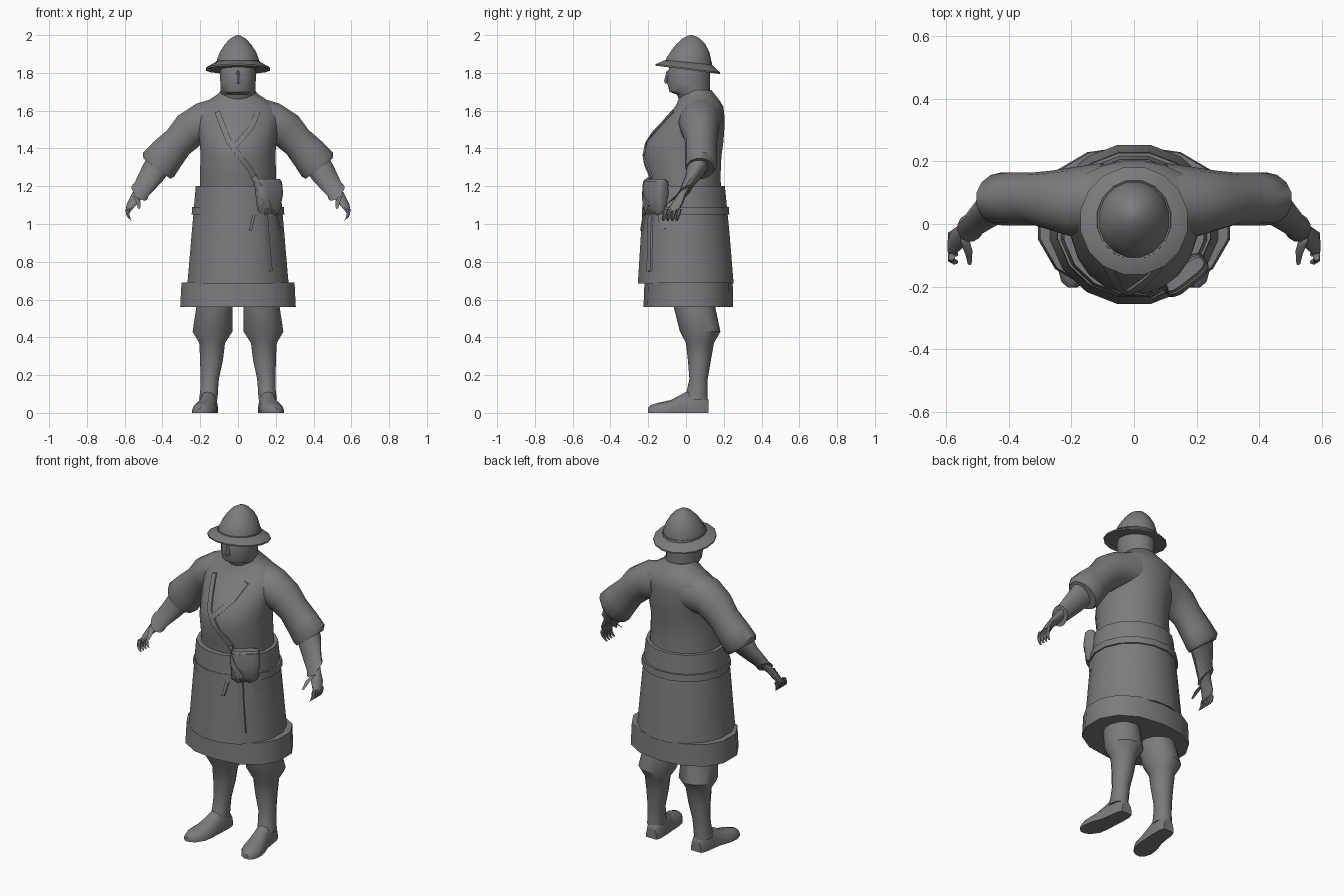
import bpy, bmesh, math
from mathutils import Vector
from mathutils.bvhtree import BVHTree

grey = bpy.data.materials.new("plain_grey")
grey.diffuse_color = (0.2, 0.2, 0.21, 1)


def finish(name, verts, faces, angle=40):
    """Make an object with outward normals and soft shading."""
    me = bpy.data.meshes.new(name)
    me.from_pydata([tuple(v) for v in verts], [], faces)
    bm = bmesh.new()
    bm.from_mesh(me)
    bmesh.ops.recalc_face_normals(bm, faces=bm.faces)
    bm.to_mesh(me)
    bm.free()
    me.materials.append(grey)
    ob = bpy.data.objects.new(name, me)
    bpy.context.collection.objects.link(ob)
    bpy.context.view_layer.objects.active = ob
    ob.select_set(True)
    bpy.ops.object.shade_smooth_by_angle(angle=math.radians(angle))
    ob.select_set(False)
    return ob


def loft(name, rings, n=14, power=2.0, side=1, angle=40):
    """Skin rings of (centre, half axis u, half axis v); side -1 mirrors in x."""
    verts, faces = [], []
    for c, u, v in rings:
        for i in range(n):
            a = 2 * math.pi * (i + 0.5) / n
            ca, sa = math.cos(a), math.sin(a)
            p = (Vector(c) + Vector(u) * math.copysign(abs(ca) ** (2 / power), ca)
                 + Vector(v) * math.copysign(abs(sa) ** (2 / power), sa))
            verts.append((p.x * side, p.y, max(p.z, 0)))
    for r in range(len(rings) - 1):
        for i in range(n):
            j = (i + 1) % n
            faces.append((r * n + i, r * n + j, (r + 1) * n + j, (r + 1) * n + i))
    faces += [tuple(range(n)), tuple(range((len(rings) - 1) * n, len(rings) * n))]
    return finish(name, verts, faces, angle)


def level(z, rx, front, back, x=0.0):
    """Horizontal ring from its half width and front and back limits."""
    return ((x, (front + back) / 2, z), (rx, 0, 0), (0, (back - front) / 2, 0))


# Torso
torso = loft("tunic_body", [
    level(1.15, 0.205, -0.19, 0.19), level(1.25, 0.205, -0.20, 0.185),
    level(1.36, 0.20, -0.225, 0.19), level(1.43, 0.205, -0.21, 0.20),
    level(1.50, 0.215, -0.165, 0.205), level(1.57, 0.23, -0.105, 0.205),
    level(1.62, 0.215, -0.06, 0.20), level(1.66, 0.15, -0.04, 0.175),
    level(1.69, 0.105, -0.03, 0.15), level(1.71, 0.09, -0.03, 0.135)], n=20)

# Head with chin and nose
loft("head", [
    level(1.65, 0.09, -0.035, 0.135), level(1.685, 0.092, -0.05, 0.13),
    level(1.70, 0.093, -0.09, 0.128), level(1.74, 0.095, -0.10, 0.128),
    level(1.80, 0.098, -0.10, 0.13), level(1.86, 0.09, -0.08, 0.12)], n=16)
loft("nose", [level(1.745, 0.016, -0.112, -0.07), level(1.76, 0.015, -0.116, -0.07),
              level(1.81, 0.008, -0.102, -0.07)], n=6)


# Hat: tilted brim, dome and band
def hat_ring(z, r, ry=None, tilt=0.0, y=0.01):
    ry = ry or r
    return ((0, y, z), (r, 0, 0), (0, ry, -tilt * ry))


loft("hat_brim", [hat_ring(1.818, 0.10, 0.11, 0.13), hat_ring(1.816, 0.174, 0.174, 0.13),
                  hat_ring(1.824, 0.174, 0.174, 0.13), hat_ring(1.857, 0.118, 0.125, 0.08)],
     n=16, angle=35)
loft("hat_dome", [hat_ring(1.83, 0.118, 0.125, 0.06, 0.013), hat_ring(1.87, 0.113, 0.122, 0.03, 0.014),
                  hat_ring(1.91, 0.098, 0.106, 0, 0.02), hat_ring(1.95, 0.072, 0.08, 0, 0.025),
                  hat_ring(1.98, 0.044, 0.05, 0, 0.027), hat_ring(1.995, 0.018, 0.022, 0, 0.027),
                  hat_ring(2.0, 0.004, 0.004, 0, 0.027)], n=16)
loft("hat_band", [hat_ring(1.835, 0.123, 0.13, 0.06, 0.013),
                  hat_ring(1.862, 0.119, 0.127, 0.06, 0.013)], n=16)

# Apron skirt, belt and hem
skirt = loft("skirt", [level(0.685, 0.273, -0.26, 0.257), level(0.95, 0.25, -0.243, 0.235),
                       level(1.20, 0.228, -0.226, 0.21)], n=16)
loft("belt", [level(1.05, 0.25, -0.238, 0.234), level(1.09, 0.248, -0.236, 0.231)], n=16)
loft("hem", [level(0.56, 0.313, -0.225, 0.25), level(0.69, 0.306, -0.22, 0.247)],
     n=14, power=2.25)

# Belt pouch, turned to sit against the hip
ca, sa = math.cos(math.radians(38)), math.sin(math.radians(38))


def pouch_ring(z, w, d):
    return ((0.16, -0.16, z), (w * ca, w * sa, 0), (-d * sa, d * ca, 0))


pouch = loft("pouch", [pouch_ring(1.055, 0.06, 0.022), pouch_ring(1.085, 0.075, 0.036),
                       pouch_ring(1.16, 0.08, 0.04), pouch_ring(1.225, 0.078, 0.03),
                       pouch_ring(1.237, 0.074, 0.022)], n=16, power=3.5)
loft("pouch_flap", [pouch_ring(1.13, 0.077, 0.043), pouch_ring(1.16, 0.083, 0.045),
                    pouch_ring(1.225, 0.081, 0.035)], n=16, power=3.5)

# Straps laid over the front of the clothing
cloth = [BVHTree.FromPolygons([v.co for v in o.data.vertices],
                              [p.vertices for p in o.data.polygons])
         for o in (torso, skirt, pouch)]


def front_y(x, z):
    hits = [t.ray_cast(Vector((x, -1, z)), Vector((0, 1, 0)))[0] for t in cloth]
    return min([h.y for h in hits if h] or [-0.2])


def strap(name, path, width):
    pts = []
    for a, b in zip(path, path[1:]):
        pts += [Vector(a).lerp(Vector(b), k / 5) for k in range(5)]
    pts.append(Vector(path[-1]))
    verts, faces = [], []
    for i, p in enumerate(pts):
        d = (pts[min(i + 1, len(pts) - 1)] - pts[max(i - 1, 0)]).normalized()
        off = Vector((-d.y, d.x)) * width / 2
        q, r = p + off, p - off
        yq, yr = front_y(q.x, q.y), front_y(r.x, r.y)
        verts += [(q.x, yq - 0.009, q.y), (r.x, yr - 0.009, r.y),
                  (r.x, yr + 0.004, r.y), (q.x, yq + 0.004, q.y)]
    for i in range(len(pts) - 1):
        for k in range(4):
            m = (k + 1) % 4
            faces.append((4 * i + k, 4 * i + m, 4 * i + 4 + m, 4 * i + 4 + k))
    e = 4 * (len(pts) - 1)
    faces += [(0, 1, 2, 3), (e, e + 1, e + 2, e + 3)]
    finish(name, verts, faces, 30)


strap("long_strap", [(-0.11, 1.595), (-0.05, 1.44), (0.07, 1.28), (0.14, 1.14), (0.165, 1.09)], 0.03)
strap("short_strap", [(0.105, 1.595), (0.07, 1.51), (-0.015, 1.415)], 0.028)
strap("hanging_tail", [(0.145, 1.11), (0.155, 0.95), (0.173, 0.75)], 0.02)
strap("left_tie", [(0.14, 1.10), (0.085, 1.05), (0.065, 0.965)], 0.016)
strap("right_tie", [(0.15, 1.10), (0.20, 1.05), (0.22, 0.975)], 0.014)

# Paired limbs
for side, tag in ((1, "left"), (-1, "right")):
    # Wide sleeve
    loft(tag + "_sleeve", [
        ((0.10, 0.08, 1.555), (0.02, 0, 0.115), (0, 0.115, 0)),
        ((0.20, 0.07, 1.535), (0.02, 0, 0.105), (0, 0.11, 0)),
        ((0.265, 0.075, 1.49), (0.055, 0, 0.085), (0, 0.095, 0)),
        ((0.315, 0.08, 1.435), (0.06, 0, 0.065), (0, 0.085, 0)),
        ((0.375, 0.08, 1.37), (0.075, 0, 0.065), (0, 0.085, 0)),
        ((0.42, 0.08, 1.315), (0.085, 0, 0.065), (0, 0.085, 0)),
        ((0.43, 0.073, 1.293), (0.073, 0, 0.055), (0, 0.075, 0))], n=14, side=side, angle=45)
    # Forearm and cuff
    loft(tag + "_forearm", [
        ((0.41, 0.075, 1.33), (0.06, 0, 0.045), (0, 0.065, 0)),
        ((0.455, 0.05, 1.265), (0.05, 0, 0.04), (0, 0.058, 0.03)),
        ((0.51, 0.0, 1.185), (0.038, 0, 0.028), (0, 0.042, 0.03)),
        ((0.522, -0.012, 1.165), (0.042, 0, 0.03), (0, 0.045, 0.03))], n=12, side=side)
    # Palm
    loft(tag + "_palm", [
        ((0.515, -0.005, 1.18), (0.028, 0, 0.016), (0, 0.03, 0.015)),
        ((0.545, -0.035, 1.135), (0.022, 0, 0.012), (0, 0.036, 0.02)),
        ((0.572, -0.055, 1.095), (0.018, 0, 0.006), (0, 0.042, 0.02)),
        ((0.582, -0.07, 1.07), (0.014, 0, 0), (0, 0.042, 0.015))], n=10, side=side)
    # Curled fingers
    for k in range(4):
        y = -0.105 + 0.024 * k
        loft(f"{tag}_finger_{k + 1}", [
            ((0.582, y, 1.08), (0.012, 0, 0), (0, 0.012, 0)),
            ((0.584, y - 0.008, 1.05), (0.011, 0, 0), (0, 0.011, 0)),
            ((0.576, y - 0.014, 1.03), (0.009, 0, 0.004), (0, 0.01, 0)),
            ((0.566, y - 0.016, 1.02), (0.005, 0, 0.004), (0, 0.007, 0))], n=6, side=side)
    # Thumb
    loft(tag + "_thumb", [
        ((0.54, -0.05, 1.145), (0.016, 0, 0.008), (0, 0.014, 0)),
        ((0.527, -0.09, 1.115), (0.013, 0, 0), (0, 0.012, 0.008)),
        ((0.524, -0.125, 1.085), (0.007, 0, 0), (0, 0.006, 0.005))], n=6, side=side)
    # Breeches gathered below the knee, then the shin
    loft(tag + "_leg", [
        level(0.66, 0.09, -0.08, 0.14, 0.125), level(0.56, 0.098, -0.065, 0.155, 0.125),
        level(0.43, 0.108, -0.032, 0.182, 0.135), level(0.37, 0.07, 0.0, 0.148, 0.137),
        level(0.28, 0.062, 0.01, 0.132, 0.14), level(0.18, 0.05, 0.018, 0.115, 0.15),
        level(0.12, 0.048, 0.005, 0.115, 0.153), level(0.07, 0.05, -0.01, 0.115, 0.157)],
        n=14, side=side)
    # Shoe, lofted from heel to toe and flattened at the ground
    loft(tag + "_shoe", [
        ((x, y, 0.0), (w, 0, 0), (0, 0, h)) for x, y, w, h in (
            (0.150, 0.118, 0.035, 0.07), (0.152, 0.09, 0.046, 0.11), (0.156, 0.03, 0.05, 0.125),
            (0.162, -0.02, 0.052, 0.10), (0.174, -0.08, 0.062, 0.068), (0.183, -0.14, 0.062, 0.055),
            (0.192, -0.185, 0.04, 0.042), (0.196, -0.202, 0.015, 0.028))],
        n=14, power=2.4, side=side)
